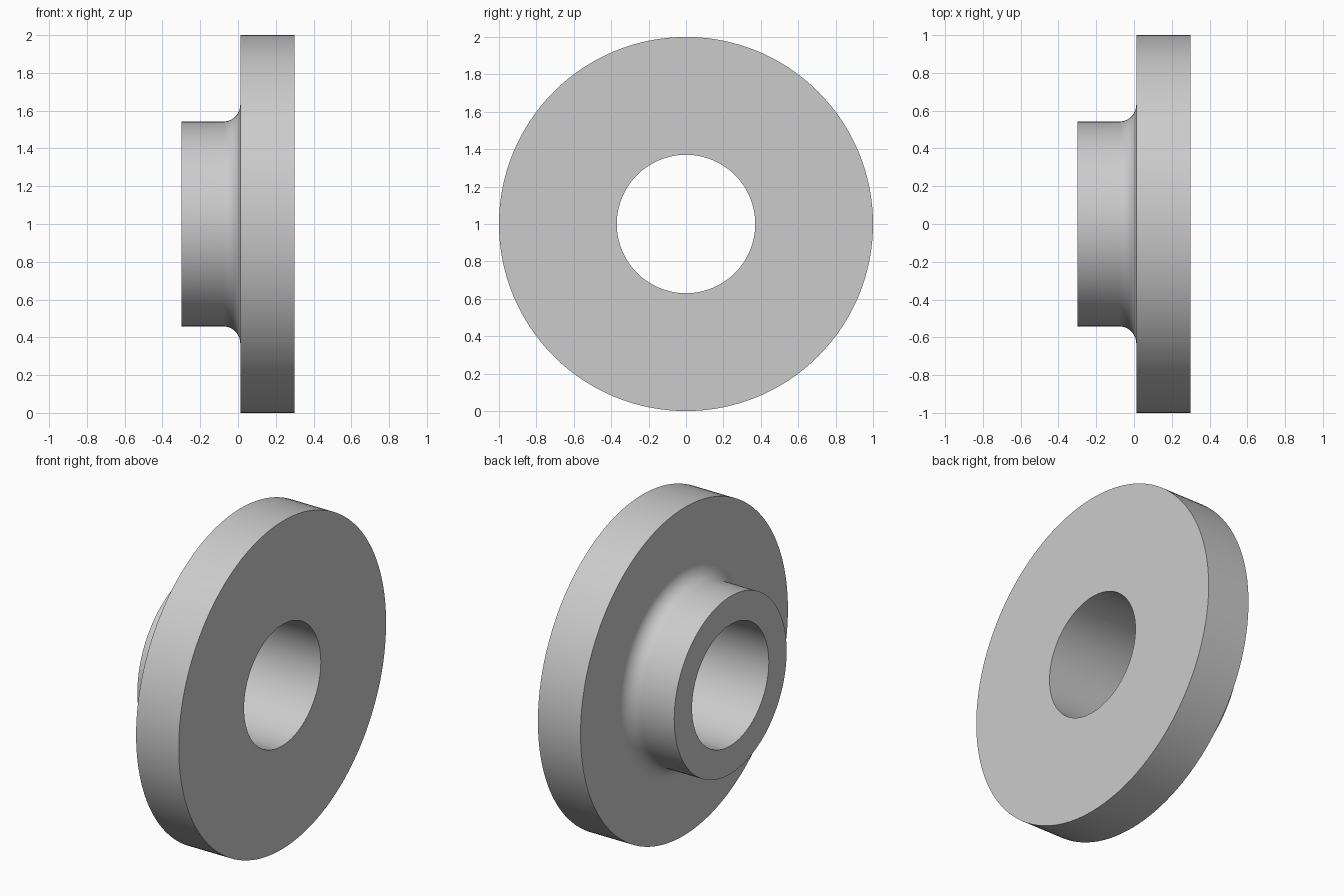
import bpy, bmesh
from math import sin, cos, pi, radians
from mathutils import Matrix, Vector

cube = bpy.data.objects.get("Cube")
if cube:
    bpy.data.objects.remove(cube, do_unlink=True)

HALF, STEP = 0.30, 0.012           # half the axial length, disc's inner face
BORE, HUB, RIM = 0.37, 0.542, 1.0  # radii
FILLET = 0.09
SEGMENTS, ARC = 128, 10

# Plain grey metal
grey = bpy.data.materials.new("grey metal")
grey.use_nodes = True
colour = (0.6, 0.6, 0.6, 1)
grey.diffuse_color = colour
grey.node_tree.nodes["Principled BSDF"].inputs["Base Color"].default_value = colour

# Half section (x along the axle, radius): bore, hub, concave fillet, disc
profile = [(-HALF, BORE), (-HALF, HUB)]
for i in range(ARC + 1):
    a = pi / 2 * i / ARC
    profile.append((STEP - FILLET + FILLET * sin(a), HUB + FILLET * (1 - cos(a))))
profile += [(STEP, RIM), (HALF, RIM), (HALF, BORE)]

# Sweep the section around the x axis
bm = bmesh.new()
rings = []
for s in range(SEGMENTS):
    turn = Matrix.Rotation(2 * pi * s / SEGMENTS, 3, 'X')
    rings.append([bm.verts.new(turn @ Vector((x, 0, r)) + Vector((0, 0, RIM)))
                  for x, r in profile])
count = len(profile)
for s in range(SEGMENTS):
    here, there = rings[s], rings[(s + 1) % SEGMENTS]
    for i in range(count):
        j = (i + 1) % count
        bm.faces.new((here[i], here[j], there[j], there[i]))
bmesh.ops.recalc_face_normals(bm, faces=bm.faces)

mesh = bpy.data.meshes.new("flanged_hub")
bm.to_mesh(mesh)
bm.free()
mesh.materials.append(grey)
hub = bpy.data.objects.new("flanged_hub", mesh)
bpy.context.collection.objects.link(hub)

# Smooth round walls, crisp rims
bpy.context.view_layer.objects.active = hub
hub.select_set(True)
bpy.ops.object.shade_smooth_by_angle(angle=radians(30))
